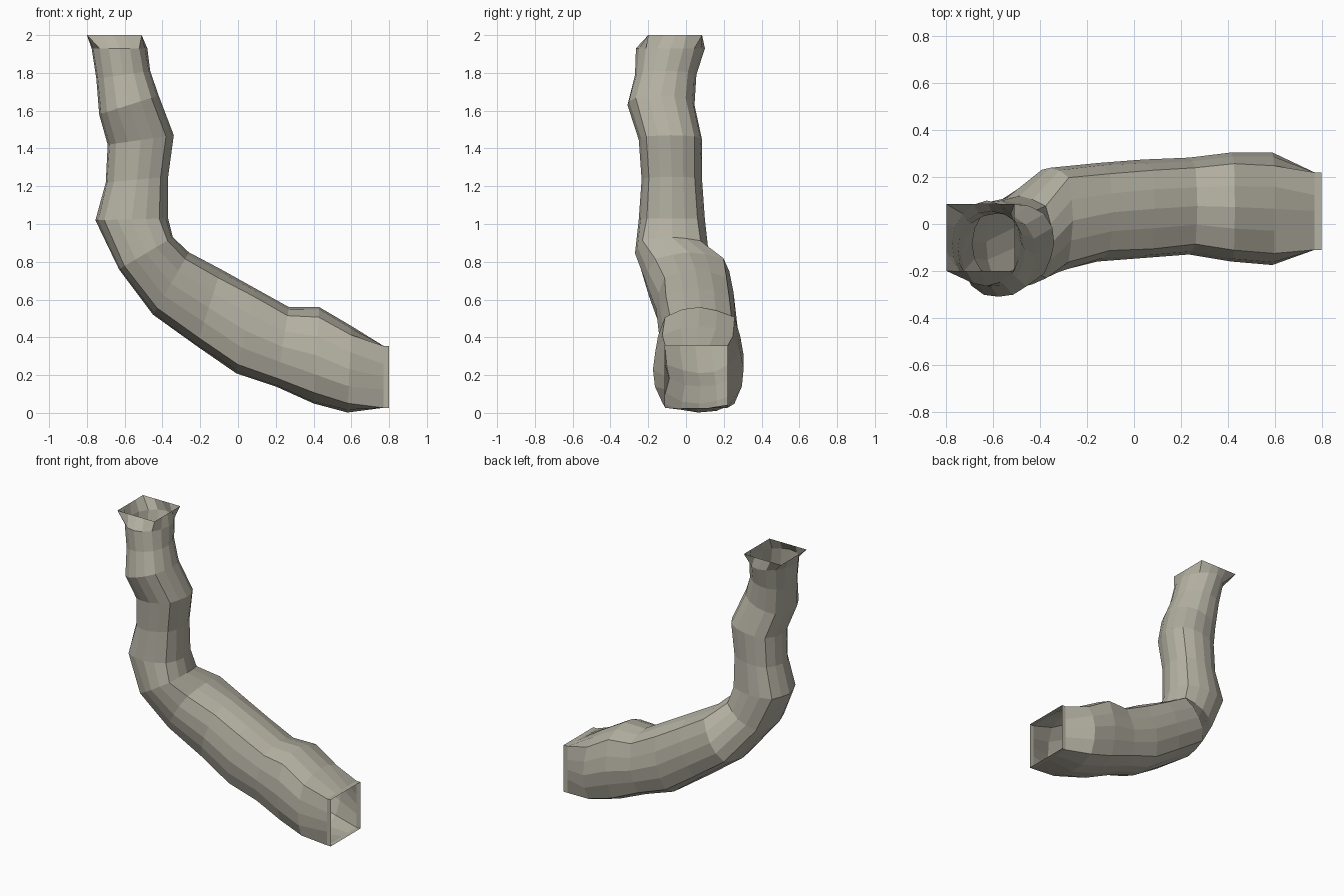
import bpy, bmesh, math, random
from mathutils import Vector

if "Cube" in bpy.data.objects:
    bpy.data.objects.remove(bpy.data.objects["Cube"])

random.seed(4)
SIDES = 16

# Tunnel rings: outer x, outer z, inner x, inner z, y min, y max, squareness
RINGS = [
    (-.80, 2.00, -.51, 2.00, -.20, .085, 1),
    (-.775, 1.93, -.48, 1.93, -.265, .10, 0),
    (-.75, 1.77, -.465, 1.81, -.27, .055, .1),
    (-.735, 1.58, -.42, 1.68, -.31, .045, .15),
    (-.69, 1.42, -.34, 1.47, -.25, .085, .15),
    (-.70, 1.22, -.37, 1.25, -.235, .085, .15),
    (-.755, 1.02, -.37, 1.03, -.25, .10, .2),
    (-.63, .76, -.345, .93, -.27, .12, .25),
    (-.45, .52, -.26, .85, -.21, .24, .3),
    (-.22, .355, -.09, .76, -.16, .26, .3),
    (-.01, .21, .09, .66, -.145, .275, .3),
    (.20, .14, .27, .56, -.13, .283, .3),
    (.40, .05, .43, .56, -.16, .305, .25),
    (.58, .002, .60, .46, -.175, .305, .25),
    (.77, .027, .77, .355, -.11, .22, 1),
    (.80, .027, .80, .355, -.11, .22, 1),
]

stone = bpy.data.materials.new("warm grey stone")
stone.diffuse_color = (.46, .44, .365, 1)
stone.use_nodes = True
stone.node_tree.nodes["Principled BSDF"].inputs["Base Color"].default_value = stone.diffuse_color


def add_ring(bm, ox, oz, ix, iz, y0, y1, square):
    """One closed loop, blended between an ellipse and a rectangle."""
    mid = Vector(((ox + ix) / 2, (y0 + y1) / 2, (oz + iz) / 2))
    u = Vector(((ix - ox) / 2, 0, (iz - oz) / 2))
    v = Vector((0, (y1 - y0) / 2, 0))
    loop = []
    for k in range(SIDES):
        a = 2 * math.pi * k / SIDES
        c, s = math.cos(a), math.sin(a)
        box = 1 / max(abs(c), abs(s))
        r = 1 + (box - 1) * square
        if square < 1 and k % (SIDES // 4):   # slight natural unevenness
            r *= random.uniform(.975, 1.025)
        loop.append(bm.verts.new(mid + u * c * r + v * s * r))
    return loop


# Bent open tunnel skin
bm = bmesh.new()
loops = [add_ring(bm, *ring) for ring in RINGS]
for a, b in zip(loops, loops[1:]):
    for k in range(SIDES):
        n = (k + 1) % SIDES
        bm.faces.new((a[k], a[n], b[n], b[k]))
bmesh.ops.recalc_face_normals(bm, faces=bm.faces)
# make the skin face outwards
f = loops[5][0].link_faces[0]
if f.normal.x < 0:
    f_in = f.normal.dot(Vector((1, 0, 0))) > 0
else:
    f_in = f.calc_center_median().x < -.55
if f_in:
    bmesh.ops.reverse_faces(bm, faces=bm.faces)

mesh = bpy.data.meshes.new("tunnel")
bm.to_mesh(mesh)
bm.free()
mesh.materials.append(stone)
bpy.context.collection.objects.link(bpy.data.objects.new("tunnel", mesh))
